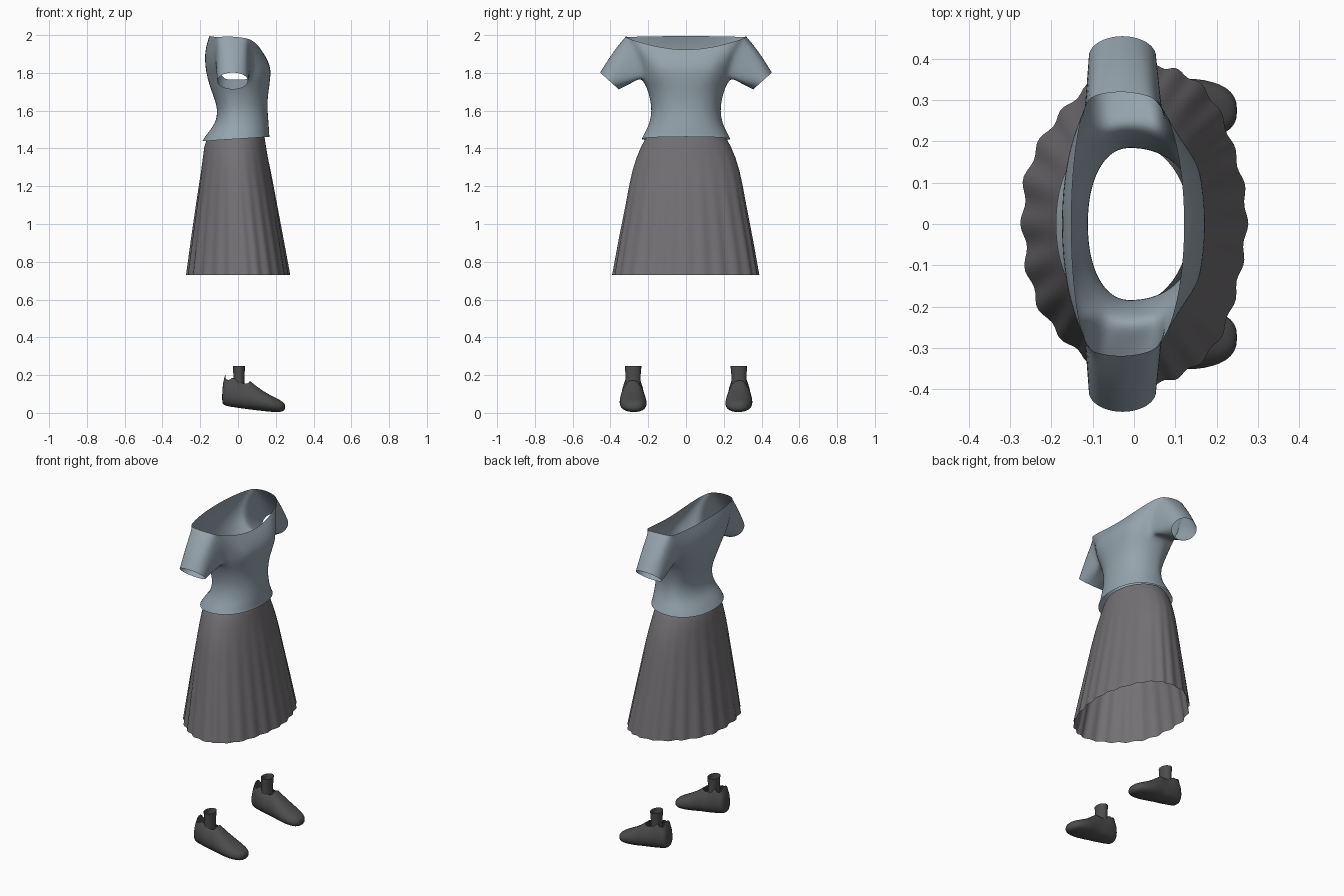
import bpy, bmesh, math
from math import sin, cos, pi, exp
from mathutils import Vector

if "Cube" in bpy.data.objects:
    bpy.data.objects.remove(bpy.data.objects["Cube"])


def material(name, rgb):
    m = bpy.data.materials.new(name)
    m.use_nodes = True
    m.diffuse_color = (*rgb, 1)
    m.node_tree.nodes["Principled BSDF"].inputs["Base Color"].default_value = (*rgb, 1)
    return m


blue = material("blue grey cloth", (0.30, 0.37, 0.42))
grey = material("warm grey cloth", (0.175, 0.165, 0.175))
dark = material("dark grey leather", (0.075, 0.073, 0.076))


def finish(bm, name, mat, subdiv=0):
    bmesh.ops.recalc_face_normals(bm, faces=bm.faces)
    mesh = bpy.data.meshes.new(name)
    bm.to_mesh(mesh)
    bm.free()
    mesh.materials.append(mat)
    mesh.shade_smooth()
    ob = bpy.data.objects.new(name, mesh)
    bpy.context.collection.objects.link(ob)
    if subdiv:
        mod = ob.modifiers.new("smooth", 'SUBSURF')
        mod.levels = mod.render_levels = subdiv


def bridge(bm, a, b, closed=True):
    n = len(a)
    for i in range(n if closed else n - 1):
        j = (i + 1) % n
        bm.faces.new((a[i], a[j], b[j], b[i]))


def loft(bm, rings):
    rows = [[bm.verts.new(p) for p in ring] for ring in rings]
    for a, b in zip(rows, rows[1:]):
        bridge(bm, a, b)
    return rows


def oval(xb, xf, xm, w, a, power=1.0):
    c, s = cos(a), sin(a)
    x = xm + math.copysign(abs(c) ** power, c) * (xf - xm if c > 0 else xm - xb)
    return x, w * math.copysign(abs(s) ** power, s)


# Blouse: torso rings, front and back panels, then sleeves from the armholes
N, EDGE = 32, 6 * 2 * pi / 32


def angle(i):
    return (i - 6) * 2 * pi / N


def bust(x, y, z):
    if x > 0.05:
        x += 0.014 * exp(-((abs(y) - 0.14) / 0.05) ** 2 - ((z - 1.815) / 0.05) ** 2)
    return Vector((x, y, z))


bm = bmesh.new()
torso = [(1.45, -.19, .168, .235), (1.47, -.17, .166, .226), (1.50, -.145, .165, .210),
         (1.54, -.118, .162, .192), (1.6, -.108, .157, .182), (1.66, -.123, .157, .19),
         (1.72, -.147, .165, .207), (1.775, -.163, .172, .236)]
rings = []
for k, (z, xb, xf, w) in enumerate(torso):
    ring = []
    for i in range(N):
        x, y = oval(xb, xf, -0.01, w, angle(i), 0.92)
        hem = 0.012 * cos(angle(i)) if k == 0 else 0
        ring.append(bust(x, y, z + hem))
    rings.append(ring)
armpit = loft(bm, rings)[-1]


def panel(rows, first, start):
    """Rows of centre x, edge x, edge y, centre z, edge z."""
    grid = [start]
    for cx, ex, ey, cz, ez in rows:
        line = []
        for i in range(first, first + 13):
            a = angle(i)
            f = max(0, (abs(cos(a)) - cos(EDGE)) / (1 - cos(EDGE)))
            s = sin(a) / sin(EDGE)
            z = cz + (ez - cz) * abs(s) ** 1.8
            line.append(bm.verts.new(bust(ex + (cx - ex) * f ** 0.9, ey * s, z)))
        bridge(bm, grid[-1], line, False)
        grid.append(line)
    return grid[1:]


front = panel([(.174, .072, .232, 1.825, 1.835), (.152, .07, .262, 1.88, 1.91),
               (.122, .052, .305, 1.922, 1.982)], 0, armpit[:13])
back = panel([(-.175, -.122, .232, 1.84, 1.84), (-.176, -.122, .262, 1.92, 1.92),
              (-.152, -.108, .308, 1.995, 1.99)], 16, armpit[16:29])

for side in (1, -1):
    fe, be = (12, 0) if side > 0 else (0, 12)
    under = armpit[12:17] if side > 0 else [armpit[i] for i in (0, 31, 30, 29, 28)]
    pa, pb = back[-1][be].co, front[-1][fe].co
    shoulder = []
    for t in (.25, .5, .75):
        bulge = sin(pi * t)
        shoulder.append(bm.verts.new(pa.lerp(pb, t) + Vector((0, side * .014 * bulge, .006 * bulge))))
    loop = under + [r[be] for r in back] + shoulder + [r[fe] for r in reversed(front)]
    cuff = []
    for k in range(14):
        th = (k - 2) / 14 * 2 * pi
        cuff.append(Vector((-.028 - .084 * sin(th), side * (.405 - .051 * cos(th)),
                            1.757 - .046 * cos(th))))
    start, prev = [v.co.copy() for v in loop], loop
    for t in (.3, .65, 1):
        row = []
        for p, q in zip(start, cuff):
            c = p.lerp(q, t)
            c.z += .012 * sin(pi * t) * (1 if p.z > 1.9 else 0)
            row.append(bm.verts.new(c))
        bridge(bm, prev, row)
        prev = row
finish(bm, "blouse", blue, 2)

# Skirt: open flared tube with folds that deepen toward the hem
bm = bmesh.new()
profile = [(1.475, -.15, .135, -.01, .195), (1.45, -.165, .142, -.01, .215),
           (1.41, -.178, .148, -.005, .237), (1.35, -.186, .158, 0, .262),
           (1.28, -.195, .172, .005, .283), (1.2, -.207, .187, .012, .300),
           (1.1, -.222, .205, .02, .318), (.92, -.247, .237, .035, .352),
           (.73, -.272, .27, .05, .385)]
rings = []
for z, xb, xf, xm, w in profile:
    depth = max(0, (1.42 - z) / 0.69)
    ring = []
    for i in range(168):
        a = i * 2 * pi / 168
        x, y = oval(xb, xf, xm, w, a)
        fold = 1 + depth * (.02 * cos(24 * a + .6 * sin(3 * a)) + .012 * sin(7 * a + 1))
        ring.append((xm + (x - xm) * fold, y * (1 + (fold - 1) * .6), z))
    rings.append(ring)
loft(bm, rings)
finish(bm, "skirt", grey)

# Shoes: sections along the foot, with the ankle opening cut out
sections = [(-.084, .06, .10, .02), (-.08, .043, .165, .043), (-.066, .036, .205, .056),
            (-.035, .03, .208, .064), (0, .025, .185, .067), (.03, .021, .163, .069),
            (.06, .017, .172, .071), (.09, .013, .148, .074), (.13, .009, .118, .077),
            (.17, .005, .095, .074), (.21, .003, .075, .063), (.237, .006, .06, .045),
            (.25, .018, .045, .018)]
for side, label in ((1, "left"), (-1, "right")):
    bm = bmesh.new()
    rings = []
    for x, z0, z1, w in sections:
        ring = []
        for k in range(20):
            a = k * pi / 10
            h = (1 + sin(a)) / 2
            c = math.copysign(abs(cos(a)) ** .75, cos(a))
            taper = 1 - .38 * h * min(1, (z1 - z0) / .15)
            ring.append((x, side * (.282 - .05 * max(0, x - .1)) + w * c * taper * 1.08,
                         z0 + (z1 - z0) * max(0, h) ** .9))
        rings.append(ring)
    rows = loft(bm, rings)
    for end in (rows[0], rows[-1]):
        bm.faces.new(end)
    opening = []
    for face in bm.faces:
        c = face.calc_center_median()
        if -.06 < c.x < .045 and c.z > .14 and abs(c.y - side * .282) < .034:
            opening.append(face)
    bmesh.ops.delete(bm, geom=opening, context='FACES')
    finish(bm, label + "_shoe", dark, 1)

    # Open ankle sock inside the shoe
    bm = bmesh.new()
    rings = []
    for z, g in ((.06, 1.05), (.15, .95), (.2, .95), (.247, 1.05)):
        rings.append([(.005 + .031 * g * cos(k * pi / 12),
                       side * .28 + .042 * g * sin(k * pi / 12), z) for k in range(24)])
    loft(bm, rings)
    finish(bm, label + "_sock", dark)
